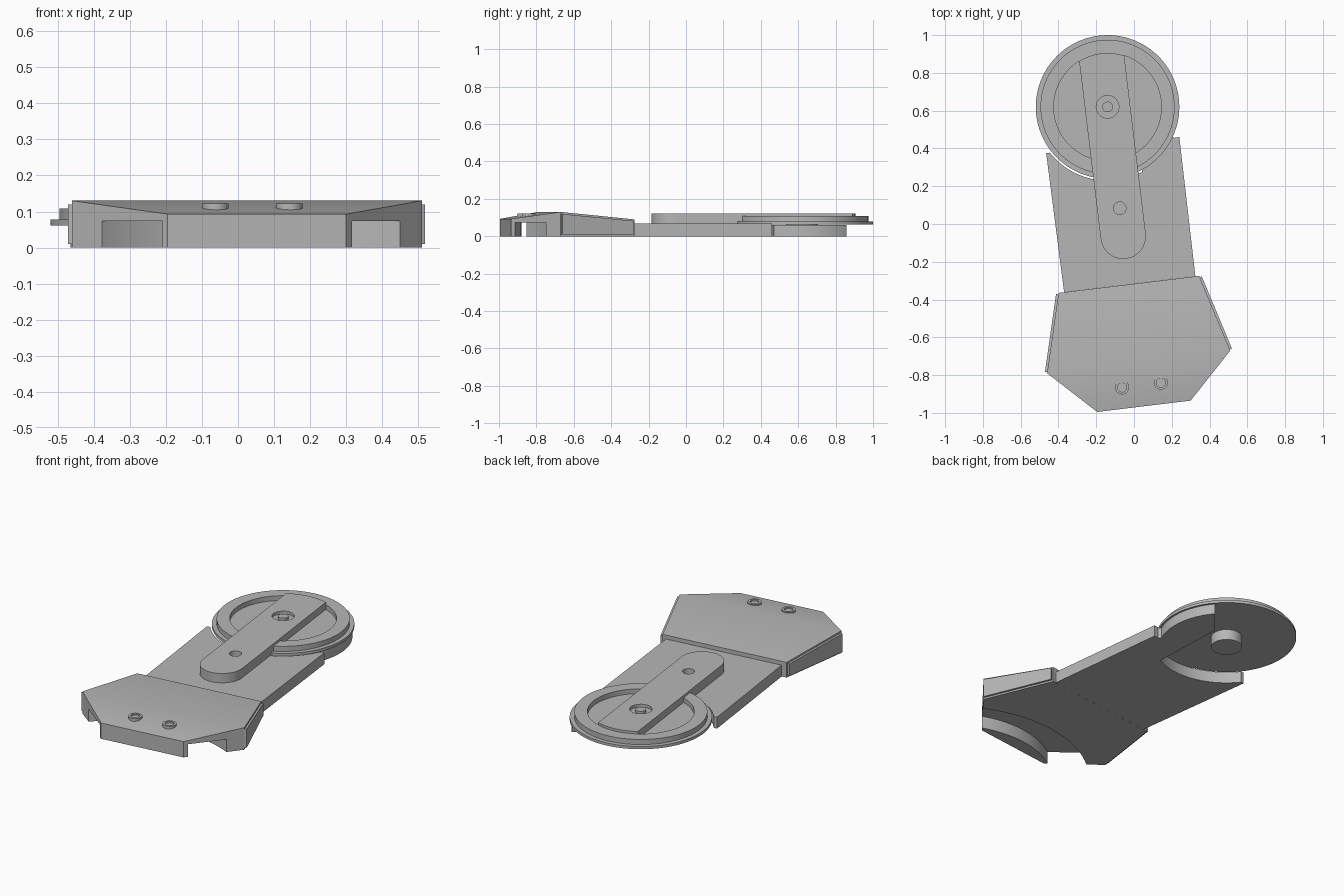
import bpy, bmesh
from math import sin, cos, radians, asin, degrees
from mathutils import Vector, Matrix

if "Cube" in bpy.data.objects:
    bpy.data.objects.remove(bpy.data.objects["Cube"], do_unlink=True)

grey = bpy.data.materials.new("plain_grey")
grey.use_nodes = True
GREY = (0.47, 0.47, 0.47, 1)
grey.diffuse_color = GREY
grey.node_tree.nodes["Principled BSDF"].inputs["Base Color"].default_value = GREY

WHEEL = Vector((-0.14, 0.62))   # wheel axis
TILT = radians(6.9)             # turn of the whole body about z
PLATE_TOP = 0.067


def finish(name, bm):
    bmesh.ops.remove_doubles(bm, verts=bm.verts, dist=1e-5)
    bmesh.ops.recalc_face_normals(bm, faces=bm.faces)
    mesh = bpy.data.meshes.new(name)
    bm.to_mesh(mesh)
    bm.free()
    mesh.materials.append(grey)
    ob = bpy.data.objects.new(name, mesh)
    bpy.context.collection.objects.link(ob)
    return ob


def prism(name, outline, low, high):
    """Solid between a flat base and a top given as one height or one per corner."""
    n = len(outline)
    tops = high if isinstance(high, (list, tuple)) else [high] * n
    bm = bmesh.new()
    base = [bm.verts.new((p[0], p[1], low)) for p in outline]
    top = [bm.verts.new((p[0], p[1], z)) for p, z in zip(outline, tops)]
    bm.faces.new(base[::-1])
    for i in range(n):
        j = (i + 1) % n
        bm.faces.new((base[i], base[j], top[j], top[i]))
    if isinstance(high, (list, tuple)) and n == 6:      # ridge from corner 2 to 5
        bm.faces.new((top[5], top[0], top[1], top[2]))
        bm.faces.new((top[2], top[3], top[4], top[5]))
    else:
        bm.faces.new(top)
    return finish(name, bm)


def lathe(name, centre, profile, closed=False, steps=96):
    """Spin a radius/height profile about a vertical axis."""
    bm = bmesh.new()
    vs = [bm.verts.new((centre[0] + r, centre[1], z)) for r, z in profile]
    edges = [bm.edges.new(pair) for pair in zip(vs, vs[1:])]
    if closed:
        edges.append(bm.edges.new((vs[-1], vs[0])))
    bmesh.ops.spin(bm, geom=vs + edges, cent=(*centre, 0), axis=(0, 0, 1),
                   angle=radians(360), steps=steps, use_merge=True)
    return finish(name, bm)


def cylinder(name, centre, r, low, high, steps=48):
    return lathe(name, centre, [(0, low), (r, low), (r, high), (0, high)], steps=steps)


def cut(ob, cutter):
    cutter.hide_render = True
    mod = ob.modifiers.new("cut", 'BOOLEAN')
    mod.operation, mod.solver, mod.object = 'DIFFERENCE', 'EXACT', cutter
    bpy.context.view_layer.objects.active = ob
    bpy.ops.object.modifier_apply(modifier=mod.name)
    bpy.data.objects.remove(cutter, do_unlink=True)


def arc(r, a, b, n, centre=(0, 0)):
    return [Vector((centre[0] + r * cos(t), centre[1] + r * sin(t)))
            for t in (radians(a + (b - a) * i / n) for i in range(n + 1))]


def from_wheel(p):
    """Tilted coordinates, with the wheel axis as origin, to the world."""
    return WHEEL + Matrix.Rotation(TILT, 2) @ Vector(p)


# Flat plate with a round bay for the wheel
plate = prism("base_plate", [(-0.37, -0.361), (0.325, -0.277), (0.24, 0.46), (-0.465, 0.375)],
              0, PLATE_TOP)
cut(plate, cylinder("bay_cutter", WHEEL, 0.39, -0.1, 0.2, 96))

# Guard under one side of the wheel
guard = [WHEEL + p for p in arc(0.39, -62, -25, 16) + arc(0.37, -24, 40, 24)
         + [Vector((0.166, 0.093))]]
prism("wheel_guard", guard, 0, 0.061)

# Stepped wheel with a shallow dish, and its hub below
lathe("wheel", WHEEL, [(0, 0.062), (0.38, 0.062), (0.38, 0.078), (0.355, 0.078),
                       (0.355, 0.108), (0.285, 0.108), (0.285, 0.08), (0, 0.08)])
cylinder("wheel_hub", WHEEL, 0.085, 0, 0.065)

# Arm with one round end and one end that follows the dish
HALF = 0.12
spread = degrees(asin(HALF / 0.285))
arm_outline = arc(HALF, 180, 360, 32, (0, -0.69)) + arc(0.285, 90 - spread, 90 + spread, 16)
arm = prism("arm", [from_wheel(p) for p in arm_outline], 0.065, 0.122)
cut(arm, cylinder("hole_cutter", from_wheel((0, -0.54)), 0.033, 0.07, 0.2))
cut(arm, cylinder("pin_recess_cutter", WHEEL, 0.06, 0.105, 0.2))
cylinder("axle_pin", WHEEL, 0.028, 0.1, 0.121)

# Head: six-sided block with a ridge across the top
outline = [Vector(p) for p in ((-0.40, -0.365), (0.345, -0.275), (0.51, -0.67),
                               (0.30, -0.935), (-0.195, -0.995), (-0.46, -0.79))]
head = prism("head", outline, 0, [0.09, 0.09, 0.13, 0.093, 0.093, 0.13])
# Curved channel under the head, open at both slanted front faces
cut(head, lathe("channel_cutter", (0.12, -1.455),
                [(0.575, -0.1), (0.78, -0.1), (0.78, 0.074), (0.575, 0.074)], True, 128))

# Thin cheek plates on the two sides of the head
for name, back, front, side in (("left_cheek", outline[1], outline[2], 1),
                                ("right_cheek", outline[0], outline[5], -1)):
    along = (front - back).normalized()
    out = Vector((-along.y, along.x)) * 0.012 * side
    a, b = back + along * 0.008, front - along * 0.006
    prism(name, [a, b, b + out, a + out], 0.01, [0.082, 0.119, 0.119, 0.082])

# Two hollow studs on the front slope
for name, spot in (("right_stud", (-0.063, -0.865)), ("left_stud", (0.142, -0.84))):
    lathe(name, spot, [(0, 0.09), (0.037, 0.09), (0.037, 0.122), (0.024, 0.122),
                       (0.024, 0.114), (0, 0.114)], steps=32)

# Smooth the round walls, keep edges sharp
bpy.ops.object.select_all(action='DESELECT')
for ob in bpy.context.collection.objects:
    if ob.type == 'MESH' and grey.name in ob.data.materials:
        ob.select_set(True)
        bpy.context.view_layer.objects.active = ob
bpy.ops.object.shade_smooth_by_angle(angle=radians(30))
